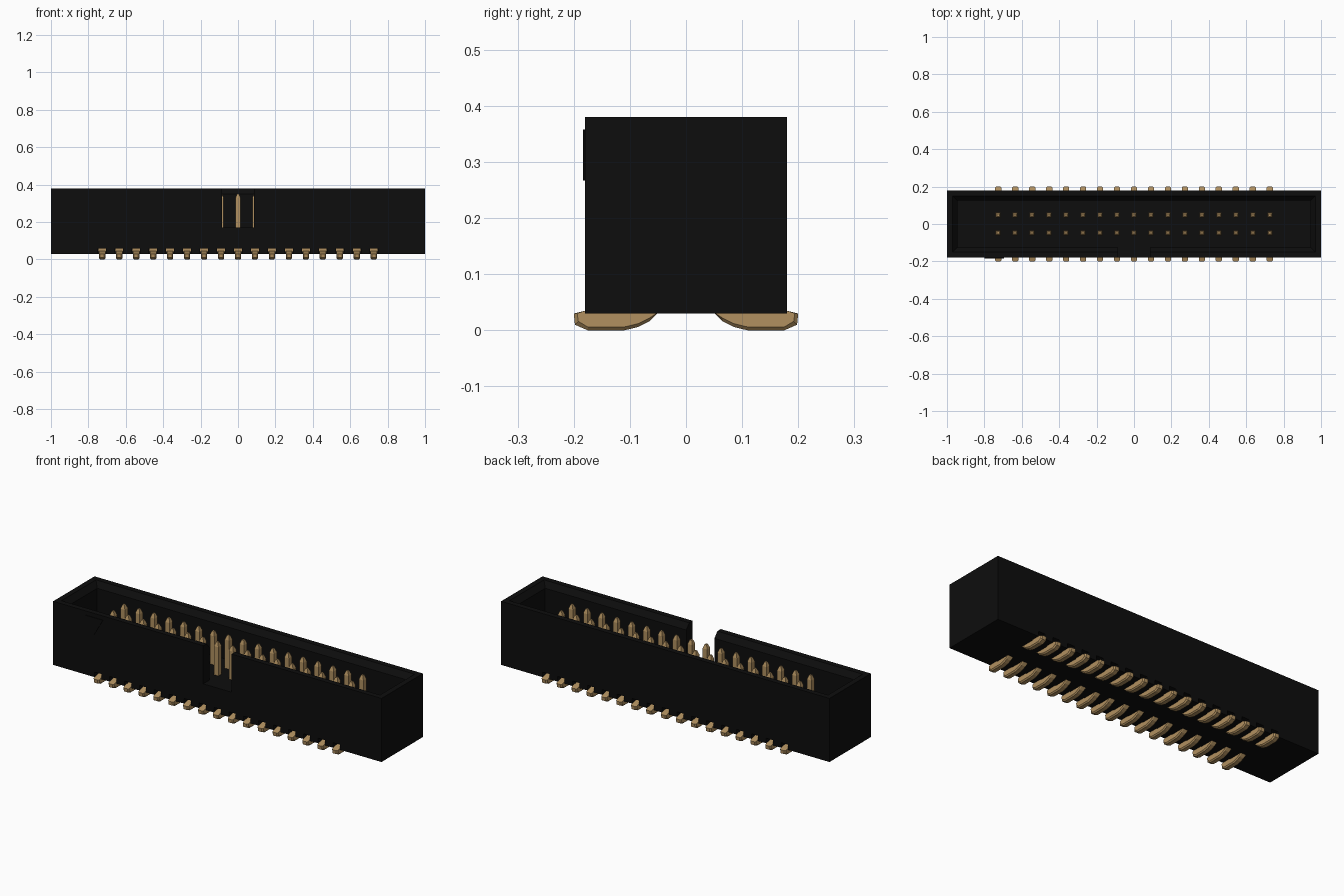
import bpy, bmesh, math
from mathutils import Vector

if "Cube" in bpy.data.objects:
    bpy.data.objects.remove(bpy.data.objects["Cube"])


def material(name, rgb):
    m = bpy.data.materials.new(name)
    m.diffuse_color = (*rgb, 1)
    m.use_nodes = True
    m.node_tree.nodes["Principled BSDF"].inputs["Base Color"].default_value = m.diffuse_color
    return m


BLACK = material("black plastic", (0.004, 0.004, 0.004))
GOLD = material("gold metal", (0.44, 0.28, 0.115))
PITCH = 0.0908
COLUMNS = [(i - 8) * PITCH for i in range(17)]


def finish(bm, name, mat):
    bmesh.ops.recalc_face_normals(bm, faces=bm.faces)
    me = bpy.data.meshes.new(name)
    bm.to_mesh(me)
    bm.free()
    me.materials.append(mat)
    ob = bpy.data.objects.new(name, me)
    bpy.context.collection.objects.link(ob)
    return ob


def loft(bm, rings):
    """Join a list of equal-length point rings and cap both ends."""
    rows = [[bm.verts.new(p) for p in r] for r in rings]
    n = len(rows[0])
    for a, b in zip(rows, rows[1:]):
        for i in range(n):
            j = (i + 1) % n
            bm.faces.new((a[i], a[j], b[j], b[i]))
    bm.faces.new(rows[0])
    bm.faces.new(rows[-1])


def rect(cx, cy, hx, hy, z):
    return [(cx - hx, cy - hy, z), (cx + hx, cy - hy, z),
            (cx + hx, cy + hy, z), (cx - hx, cy + hy, z)]


def box(bm, x0, x1, y0, y1, z0, z1):
    cx, cy, hx, hy = (x0 + x1) / 2, (y0 + y1) / 2, (x1 - x0) / 2, (y1 - y0) / 2
    loft(bm, [rect(cx, cy, hx, hy, z0), rect(cx, cy, hx, hy, z1)])


def cut(target, bm, name):
    cutter = finish(bm, name, BLACK)
    cutter.hide_render = True
    mod = target.modifiers.new(name, "BOOLEAN")
    mod.operation, mod.solver, mod.object = "DIFFERENCE", "EXACT", cutter
    bpy.context.view_layer.objects.active = target
    bpy.ops.object.modifier_apply(modifier=mod.name)
    bpy.data.objects.remove(cutter)


# Housing block
bm = bmesh.new()
box(bm, -1, 1, -0.18, 0.18, 0.03, 0.38)
housing = finish(bm, "housing", BLACK)

# Open cavity with a chamfered rim
bm = bmesh.new()
loft(bm, [rect(0, 0, 0.945, 0.125, 0.17), rect(0, 0, 0.945, 0.125, 0.35),
          rect(0, 0, 0.97, 0.15, 0.38), rect(0, 0, 0.97, 0.15, 0.42)])
cut(housing, bm, "cavity_cutter")

# Keying notch through the front wall
bm = bmesh.new()
box(bm, -0.086, 0.086, -0.25, -0.10, 0.17, 0.45)
cut(housing, bm, "notch_cutter")

# Small leg slots along both bottom edges
bm = bmesh.new()
for x in COLUMNS:
    for s in (-1, 1):
        a, b = sorted((s * 0.13, s * 0.25))
        box(bm, x - 0.021, x + 0.021, a, b, 0.0, 0.058)
cut(housing, bm, "slot_cutter")

# Raised triangle marking the first contact
bm = bmesh.new()
tri = [(-0.80, 0.358), (-0.695, 0.358), (-0.7475, 0.267)]
loft(bm, [[(x, y, z) for x, z in tri] for y in (-0.184, -0.178)])
finish(bm, "first_contact_marker", BLACK)

# Upright pins with tapered tips
bm = bmesh.new()
for x in COLUMNS:
    for y in (-0.047, 0.047):
        loft(bm, [rect(x, y, h, h, z) for h, z in
                  ((0.0135, 0.16), (0.0135, 0.328), (0.006, 0.35))])
finish(bm, "pins", GOLD)

# Surface legs: side profile (y, z) with bevelled lower edges, mirrored to both sides
PROFILE = [(0.2, 0.03), (0.198, 0.01), (0.175, 0.0), (0.11, 0.0), (0.085, 0.006),
           (0.065, 0.016), (0.047, 0.034), (0.075, 0.046), (0.13, 0.045), (0.18, 0.035)]
bm = bmesh.new()
mid = Vector((0.12, 0.023))
for x in COLUMNS:
    for s in (-1, 1):
        rings = []
        for w, inset in ((-0.017, 0.006), (-0.011, 0), (0.011, 0), (0.017, 0.006)):
            ring = []
            for y, z in PROFILE:
                p = Vector((y, z))
                zz = z + inset if z < 0.025 else z
                yy = y - (inset if y > 0.19 else 0)
                ring.append((x + w, s * yy, zz))
            rings.append(ring)
        loft(bm, rings)
        # Wide root at the back of the slot
        a, b = sorted((s * 0.125, s * 0.135))
        box(bm, x - 0.0205, x + 0.0205, a, b, 0.043, 0.0575)
finish(bm, "legs", GOLD)
